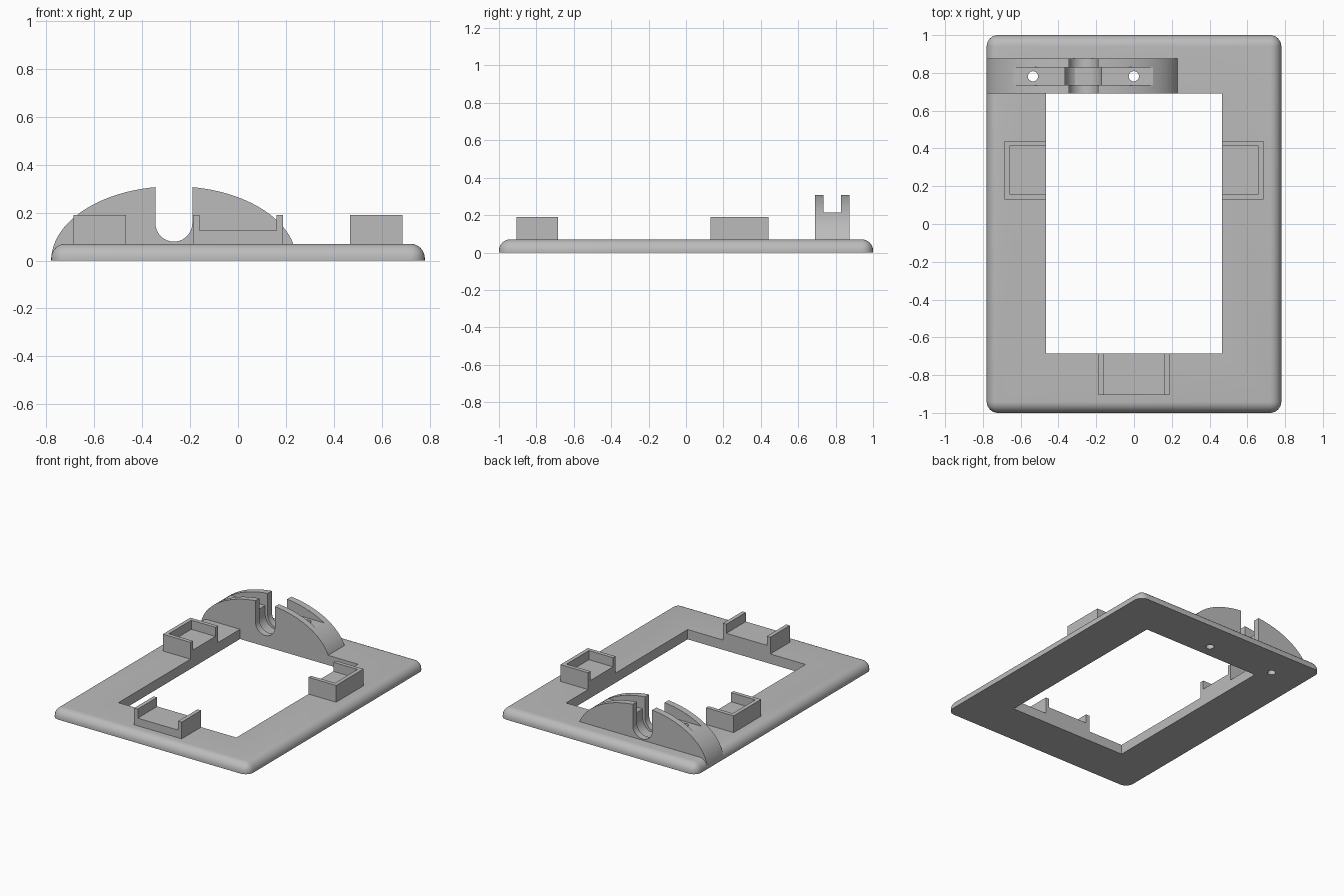
import bpy, bmesh, math

if "Cube" in bpy.data.objects:
    bpy.data.objects.remove(bpy.data.objects["Cube"], do_unlink=True)

grey = bpy.data.materials.new("light_grey")
grey.use_nodes = True
colour = (0.5, 0.5, 0.5, 1)
grey.diffuse_color = colour
grey.node_tree.nodes["Principled BSDF"].inputs["Base Color"].default_value = colour


def finish(name, bm):
    bmesh.ops.recalc_face_normals(bm, faces=bm.faces)
    mesh = bpy.data.meshes.new(name)
    bm.to_mesh(mesh)
    bm.free()
    obj = bpy.data.objects.new(name, mesh)
    bpy.context.collection.objects.link(obj)
    mesh.materials.append(grey)
    return obj


def box(name, x0, x1, y0, y1, z0, z1):
    return prism(name, [(x0, z0), (x1, z0), (x1, z1), (x0, z1)], y0, y1)


def prism(name, outline, y0, y1):
    """Extrude an x-z outline along y."""
    bm = bmesh.new()
    face = bm.faces.new([bm.verts.new((x, y0, z)) for x, z in outline])
    ext = bmesh.ops.extrude_face_region(bm, geom=[face])["geom"]
    verts = [v for v in ext if isinstance(v, bmesh.types.BMVert)]
    bmesh.ops.translate(bm, verts=verts, vec=(0, y1 - y0, 0))
    return finish(name, bm)


def cone(name, x, y, z0, z1, r0, r1):
    bm = bmesh.new()
    bmesh.ops.create_cone(bm, cap_ends=True, segments=32, radius1=r0, radius2=r1, depth=z1 - z0)
    bmesh.ops.translate(bm, verts=bm.verts, vec=(x, y, (z0 + z1) / 2))
    return finish(name, bm)


def cut(obj, cutters):
    """Subtract each cutter, bake the result and remove the cutters."""
    for c in cutters:
        mod = obj.modifiers.new("cut", "BOOLEAN")
        mod.operation, mod.solver, mod.object = "DIFFERENCE", "EXACT", c
    graph = bpy.context.evaluated_depsgraph_get()
    mesh = bpy.data.meshes.new_from_object(obj.evaluated_get(graph))
    obj.modifiers.clear()
    obj.data = mesh
    for c in cutters:
        bpy.data.objects.remove(c, do_unlink=True)


def smooth(obj):
    bpy.ops.object.select_all(action="DESELECT")
    obj.select_set(True)
    bpy.context.view_layer.objects.active = obj
    bpy.ops.object.shade_smooth_by_angle(angle=math.radians(30))


W, T = 0.78, 0.07            # half width and thickness of the frame
IN_X, IN_LO, IN_HI = 0.467, -0.685, 0.69   # opening
CX, CY = -0.268, 0.782       # middle of the holder

# Frame slab: rounded corners and rounded top rim, flat underside
bm = bmesh.new()
bmesh.ops.create_cube(bm, size=1)
bmesh.ops.scale(bm, verts=bm.verts, vec=(2 * W, 2, T))
bmesh.ops.translate(bm, verts=bm.verts, vec=(0, 0, T / 2))
rim = [e for e in bm.edges if max(v.co.z for v in e.verts) > T / 2]
bmesh.ops.bevel(bm, geom=rim, offset=0.06, segments=8, profile=0.5, affect="EDGES")
frame = finish("frame", bm)


# Screw holes run through both the holder and the frame
def screw_holes():
    return [cone("hole_cutter", CX + s * 0.267, CY, -0.1, 0.5, 0.027, 0.027) for s in (-1, 1)]


cut(frame, [box("opening_cutter", -IN_X, IN_X, IN_LO, IN_HI, -0.1, 0.2)] + screw_holes())
smooth(frame)

# Arched axle holder
steps = 64
arch = [(CX + 0.512 * math.cos(math.pi * i / steps), 0.31 * math.sin(math.pi * i / steps))
        for i in range(steps + 1)]
holder = prism("axle_holder", arch, IN_HI, 0.875)


def u_slot(r, y0, y1):
    pts = [(CX + r * math.cos(a), 0.156 + r * math.sin(a))
           for a in [math.pi + math.pi * i / 24 for i in range(25)]]
    return prism("slot_cutter", pts + [(CX + r, 0.5), (CX - r, 0.5)], y0, y1)


sinks = [cone("sink_cutter", CX + s * 0.267, CY, 0.25, 0.285, 0.027, 0.07) for s in (-1, 1)]
cut(holder, [u_slot(0.077, 0.6, 1.0), u_slot(0.097, 0.735, 0.828),
             box("groove_cutter", -1, 1, 0.735, 0.828, 0.215, 0.5)] + sinks + screw_holes())
smooth(holder)

# Brackets: raised pad with thin walls
LOW, TOP, WALL = 0.125, 0.19, 0.028
for side, s in (("left", 1), ("right", -1)):
    x0, x1 = sorted((s * IN_X, s * 0.686))
    b = box(side + "_bracket", x0, x1, 0.13, 0.44, T - 0.01, TOP)
    a0, a1 = sorted((s * 0.4, s * (0.686 - WALL)))
    cut(b, [box("pocket_cutter", a0, a1, 0.13 + WALL, 0.44 - WALL, LOW, 0.5)])

front = box("front_bracket", -0.188, 0.188, -0.905, IN_LO, T - 0.01, TOP)
cut(front, [box("pocket_cutter", -0.16, 0.16, -1, -0.5, LOW, 0.5)])
